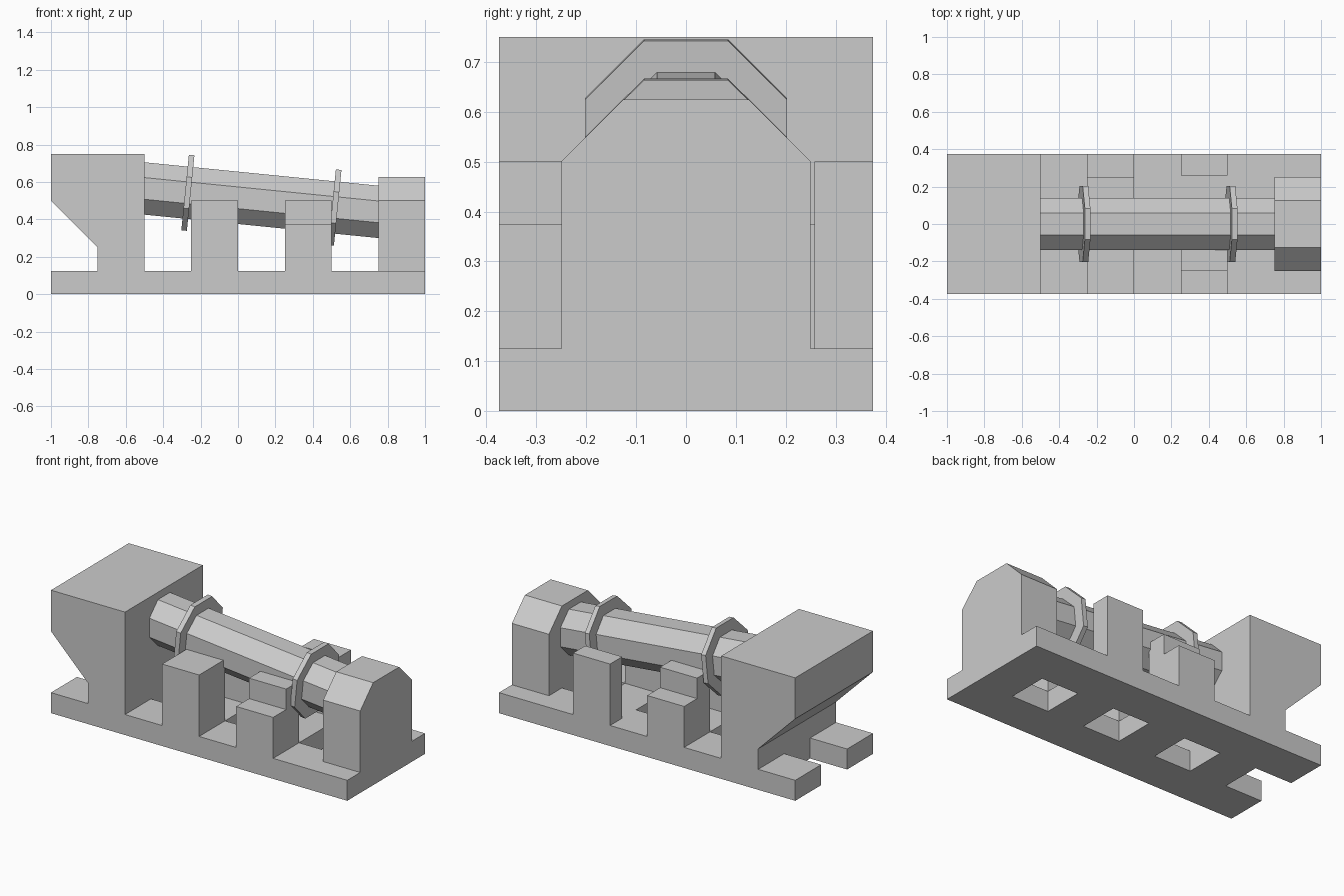
import bpy, bmesh, math
from mathutils import Matrix, Vector

if "Cube" in bpy.data.objects:
    bpy.data.objects.remove(bpy.data.objects["Cube"])


def finish(bm, name):
    bmesh.ops.recalc_face_normals(bm, faces=bm.faces)
    me = bpy.data.meshes.new(name)
    bm.to_mesh(me)
    bm.free()
    ob = bpy.data.objects.new(name, me)
    bpy.context.collection.objects.link(ob)
    return ob


def prism(name, pts, vec):
    """Extrude a closed 3D outline along vec."""
    bm = bmesh.new()
    face = bm.faces.new([bm.verts.new(p) for p in pts])
    geo = bmesh.ops.extrude_face_region(bm, geom=[face], use_keep_orig=True)["geom"]
    bmesh.ops.translate(bm, vec=vec, verts=[g for g in geo if isinstance(g, bmesh.types.BMVert)])
    return finish(bm, name)


def octagon(apothem):
    r = apothem / math.cos(math.pi / 8)
    return [(r * math.cos(a), r * math.sin(a))
            for a in (math.pi / 8 + i * math.pi / 4 for i in range(8))]


# Base plate: grid of quarter-unit cells with openings and an end notch
bm = bmesh.new()
ys = (-0.375, -0.125, 0.125, 0.375)
for i in range(8):
    x0 = -1 + i * 0.25
    for j in range(3):
        if j == 1 and i in (0, 2, 4, 6):
            continue
        bm.faces.new([bm.verts.new((x, y, 0)) for x, y in (
            (x0, ys[j]), (x0 + 0.25, ys[j]), (x0 + 0.25, ys[j + 1]), (x0, ys[j + 1]))])
bmesh.ops.remove_doubles(bm, verts=bm.verts, dist=1e-4)
geo = bmesh.ops.extrude_face_region(bm, geom=bm.faces[:], use_keep_orig=True)["geom"]
bmesh.ops.translate(bm, vec=(0, 0, 0.125), verts=[g for g in geo if isinstance(g, bmesh.types.BMVert)])
finish(bm, "base_plate")

# Tall head block with undercut
head = [(-1, 0.75), (-0.5, 0.75), (-0.5, 0.125), (-0.75, 0.125), (-0.75, 0.25), (-1, 0.5)]
prism("head_block", [(x, -0.375, z) for x, z in head], (0, 0.75, 0))

# Chamfered end block
end = [(-0.25, 0.125), (0.25, 0.125), (0.25, 0.5), (0.125, 0.625), (-0.125, 0.625), (-0.25, 0.5)]
prism("end_block", [(0.75, y, z) for y, z in end], (0.25, 0, 0))

# Side supports: flat and stepped, alternating front to back
flat = [(0.375, 0.125), (0.375, 0.5), (0.125, 0.5), (0.125, 0.125)]
thin = [(0.375, 0.125), (0.375, 0.5), (0.258, 0.5), (0.258, 0.125)]
step = [(0.375, 0.125), (0.375, 0.375), (0.25, 0.375), (0.25, 0.5), (0.125, 0.5), (0.125, 0.125)]
for name, prof, x, side in (("front_support_left", flat, -0.25, -1),
                            ("front_support_right", step, 0.25, -1),
                            ("back_support_left", step, -0.25, 1),
                            ("back_support_right", thin, 0.25, 1)):
    prism(name, [(x, side * y, z) for y, z in prof], (0.25, 0, 0))

# Sloping octagonal shaft with upright ends
prism("shaft", [(-0.5, y, 0.565 + z) for y, z in octagon(0.14)], (1.25, 0, -0.125))

# Collars square to the shaft
tilt = Matrix.Rotation(math.atan(0.1), 4, 'Y')
for name, x in (("upper_collar", -0.268), ("lower_collar", 0.518)):
    centre = Vector((x, 0, 0.565 - 0.1 * (x + 0.5)))
    prism(name, [centre + tilt @ Vector((-0.015, y, z)) for y, z in octagon(0.203)],
          tilt @ Vector((0.03, 0, 0)))
